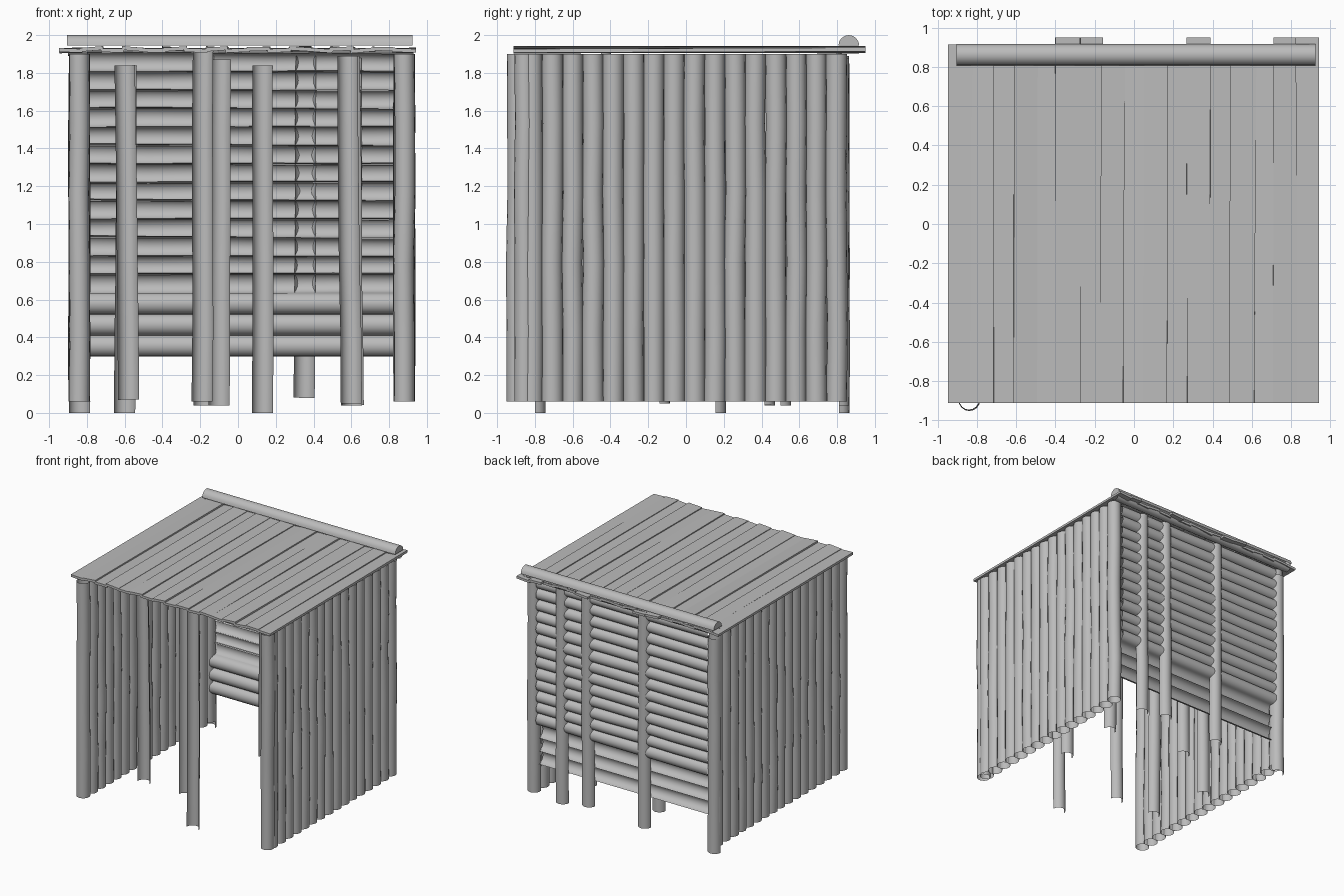
import bpy, bmesh, math, random
from mathutils import Vector, Matrix

if "Cube" in bpy.data.objects:
    bpy.data.objects.remove(bpy.data.objects["Cube"])

random.seed(4)
wood = bpy.data.materials.new("grey_wood")
wood.diffuse_color = (.5, .5, .5, 1)
wood.use_nodes = True
wood.node_tree.nodes["Principled BSDF"].inputs["Base Color"].default_value = wood.diffuse_color


def finish(name, bm, smooth=True):
    me = bpy.data.meshes.new(name)
    bm.to_mesh(me)
    bm.free()
    for p in me.polygons:
        p.use_smooth = smooth and len(p.vertices) == 4
    me.materials.append(wood)
    ob = bpy.data.objects.new(name, me)
    bpy.context.collection.objects.link(ob)
    return ob


def log(name, a, b, r0, r1, bend=0.0, half=None, caps=False, rings=6, sides=16):
    """Open tube from a to b; half = direction the half shell bulges to."""
    a, b = Vector(a), Vector(b)
    axis = (b - a).normalized()
    ref = Vector(half) if half else Vector((0, 1, 0))
    u = (ref - axis * ref.dot(axis)).normalized()
    v = axis.cross(u)
    n = sides // 2 + 1 if half else sides
    bm = bmesh.new()
    loops = []
    for i in range(rings):
        t = i / (rings - 1)
        c = a.lerp(b, t)
        if 0 < i < rings - 1:
            c += u * random.uniform(-bend, bend) + v * random.uniform(-bend, bend)
        r = r0 + (r1 - r0) * t
        row = []
        for k in range(n):
            ang = -math.pi / 2 + math.pi * k / (n - 1) if half else 2 * math.pi * k / n
            row.append(bm.verts.new(c + u * r * math.cos(ang) + v * r * math.sin(ang)))
        loops.append(row)
    # faces always wound outwards, away from the log's axis
    for lo, hi in zip(loops, loops[1:]):
        for k in range(n - 1 if half else n):
            j = (k + 1) % n
            bm.faces.new((lo[k], lo[j], hi[j], hi[k]))
    if caps:
        bm.faces.new(loops[0][::-1])
        bm.faces.new(loops[-1])
    return finish(name, bm)


def board(name, x0, x1, w0, w1, y0, y1, z, roll0, roll1, th):
    """Tapered, slightly twisted board running front to back."""
    bm = bmesh.new()
    bmesh.ops.create_cube(bm, size=1)
    for v in bm.verts:
        f = v.co.y > 0
        p = Vector((v.co.x * (w1 if f else w0), 0, v.co.z * th))
        p.rotate(Matrix.Rotation(roll1 if f else roll0, 3, 'Y'))
        v.co = p + Vector((x1 if f else x0, y1 if f else y0, z))
    return finish(name, bm, smooth=False)


# side walls of upright logs
left = [-.895 + i * .1056 for i in range(17)]
right = [-.855] + [-.815 + i * .1075 for i in range(16)]
for side, x, ys in (("left", -.84, left), ("right", .88, right)):
    for i, y in enumerate(ys):
        log(f"{side}_wall_log_{i}", (x, y, .06), (x, y, 1.9),
            random.uniform(.054, .058), random.uniform(.053, .056), bend=.004)

# back wall: three low half logs facing in, then crooked ones facing out
for i in range(3):
    z = .355 + i * .112
    log(f"back_wall_low_log_{i}", (-.8, .81, z), (.83, .81, z), .057, .057,
        half=(0, -1, 0))
for i in range(13):
    z = .685 + i * .0975
    dz = random.uniform(-.006, .006)
    log(f"back_wall_log_{i}", (-.8, .798, z - dz), (.83, .798, z + dz),
        random.uniform(.051, .056), random.uniform(.048, .054), bend=.003,
        half=(0, 1, 0))

# split posts, rounded towards the back: x bottom, x top, y, z bottom, z top
posts = [
    (.13, .13, -.80, 0, 1.84), (-.58, -.60, -.45, .07, 1.84),
    (-.19, -.185, -.45, .06, 1.915), (.60, .58, -.14, .05, 1.89),
    (-.60, -.59, .155, 0, 1.84), (.61, .59, .415, .04, 1.89),
    (-.10, -.09, .50, .04, 1.87), (.35, .36, .81, .08, 1.89),
    (.60, .60, .81, .04, 1.88), (-.18, -.18, .81, .04, 1.89),
    (-.84, -.84, .81, 0, 1.84),
]
for i, (xb, xt, y, z0, z1) in enumerate(posts):
    log(f"split_post_{i}", (xb, y, z0), (xt, y, z1), .056, .054,
        bend=.003, half=(0, 1, 0))

# flat roof of tapered, twisted boards
N = 17
for i in range(N):
    x = -.885 + i * 1.765 / (N - 1)
    back = .95 if i in (5, 6, 11, 15, 16) else .915
    w = random.uniform(.115, .13)
    z = 1.922 + (.005 if i % 2 else -.003)
    board(f"roof_board_{i}", x, x + random.uniform(-.008, .008), w,
          w + random.uniform(-.01, .01), -.912, back, z,
          random.uniform(-.09, .09), random.uniform(-.09, .09), .02)

# eave log under the roof's back edge, and split capping log on top
log("eave_log", (-.9, .87, 1.932), (.93, .87, 1.932), .042, .042, half=(0, 0, -1))
log("capping_log", (-.905, .862, 1.945), (.925, .862, 1.945), .055, .055,
    half=(0, 0, 1), caps=True)
